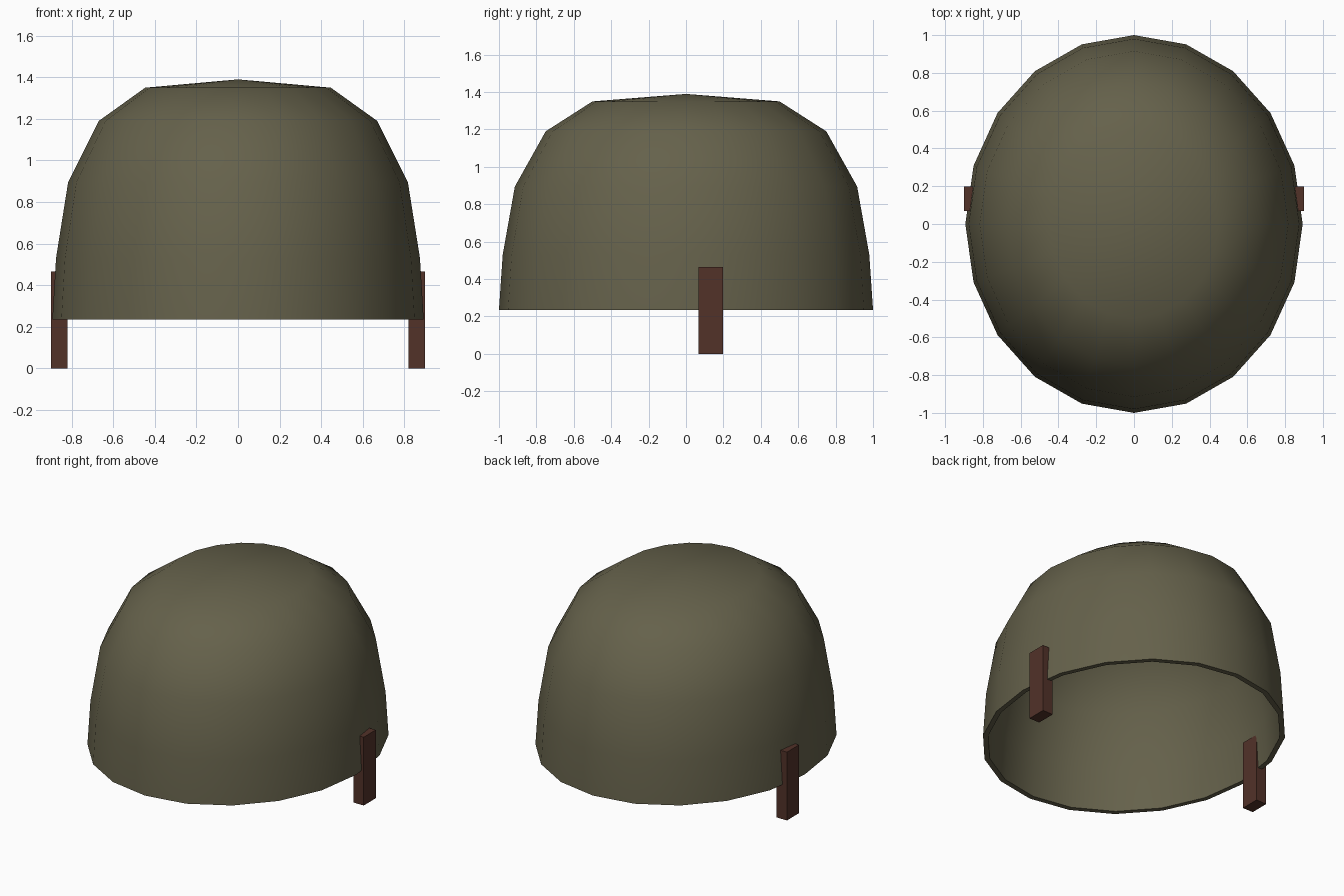
import bpy, bmesh, math

if "Cube" in bpy.data.objects:
    bpy.data.objects.remove(bpy.data.objects["Cube"])

SIDES = 20
RX, RY = 0.893, 1.0


def material(name, color):
    mat = bpy.data.materials.new(name)
    mat.diffuse_color = (*color, 1)
    mat.use_nodes = True
    mat.node_tree.nodes["Principled BSDF"].inputs["Base Color"].default_value = mat.diffuse_color
    return mat


def add_object(name, bm, mat, angle):
    bmesh.ops.recalc_face_normals(bm, faces=bm.faces)
    mesh = bpy.data.meshes.new(name)
    bm.to_mesh(mesh)
    bm.free()
    mesh.materials.append(mat)
    obj = bpy.data.objects.new(name, mesh)
    bpy.context.collection.objects.link(obj)
    bpy.ops.object.select_all(action='DESELECT')
    obj.select_set(True)
    bpy.context.view_layer.objects.active = obj
    bpy.ops.object.shade_smooth_by_angle(angle=math.radians(angle))
    return obj


olive = material("olive", (0.13, 0.12, 0.07))
brown = material("brown_leather", (0.085, 0.032, 0.022))

# Helmet shell: outer profile up to the crown, inner profile back down
# Each entry is (radius fraction, height, inward offset)
outer = [(1.0, 0.235), (0.98, 0.53), (0.915, 0.895), (0.75, 1.19), (0.5, 1.35)]
inner = [(0.965, 0.235), (0.945, 0.52), (0.882, 0.88), (0.725, 1.165), (0.485, 1.317)]
bm = bmesh.new()


def make_ring(radius, z):
    return [bm.verts.new((RX * radius * math.sin(2 * math.pi * i / SIDES),
                          RY * radius * math.cos(2 * math.pi * i / SIDES), z))
            for i in range(SIDES)]


def bridge(a, b):
    for i in range(SIDES):
        j = (i + 1) % SIDES
        bm.faces.new((a[i], a[j], b[j], b[i]))


def dome(profile, apex_z):
    rings = [make_ring(r, z) for r, z in profile]
    for a, b in zip(rings, rings[1:]):
        bridge(a, b)
    apex = bm.verts.new((0, 0, apex_z))
    for i in range(SIDES):
        bm.faces.new((rings[-1][i], rings[-1][(i + 1) % SIDES], apex))
    return rings[0]


bridge(dome(outer, 1.39), dome(inner, 1.355))
add_object("helmet_shell", bm, olive, 50)

# Strap tabs at both sides of the rim
for name, side in (("strap_right", 1), ("strap_left", -1)):
    bm = bmesh.new()
    bmesh.ops.create_cube(bm, size=1)
    for v in bm.verts:
        v.co = (side * 0.86 + v.co.x * 0.078,
                0.133 + v.co.y * 0.13,
                0.2325 + v.co.z * 0.465)
    add_object(name, bm, brown, 30)
